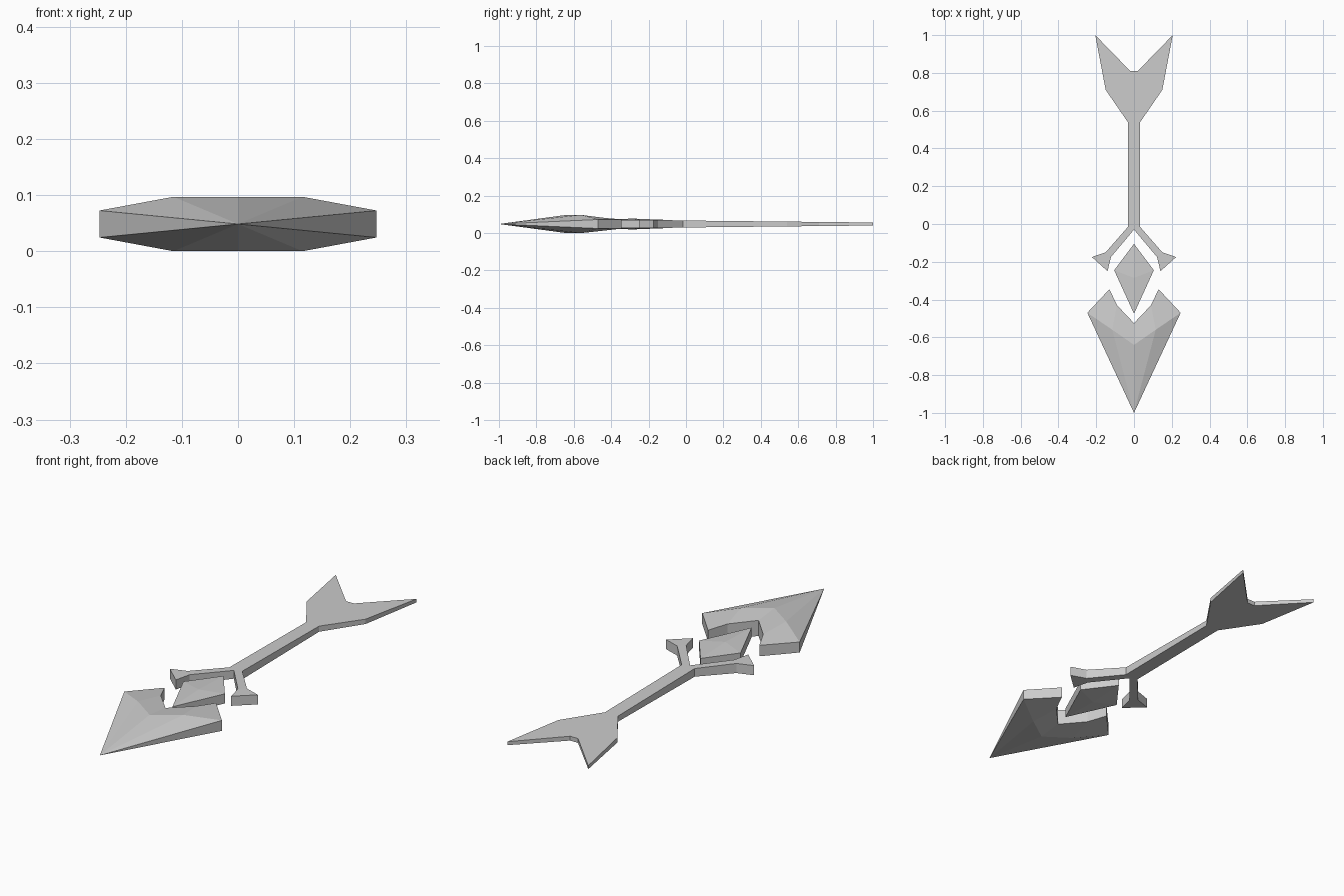
import bpy, bmesh

if "Cube" in bpy.data.objects:
    bpy.data.objects.remove(bpy.data.objects["Cube"])

MID = 0.0485  # height of the symmetry plane


def bevelled_plate(name, pts, faces):
    """Build a plate from its right half: pts are (x, y, half thickness)."""
    bm = bmesh.new()
    counts = {}
    for f in faces:
        for a, b in zip(f, f[1:] + f[:1]):
            key = tuple(sorted((a, b)))
            counts[key] = counts.get(key, 0) + 1
    rim = [e for e, n in counts.items()
           if n == 1 and not (pts[e[0]][0] == 0 and pts[e[1]][0] == 0)]
    for side in (1, -1):
        top = [bm.verts.new((side * x, y, MID + h)) for x, y, h in pts]
        low = [bm.verts.new((side * x, y, MID - h)) for x, y, h in pts]
        for f in faces:
            bm.faces.new([top[i] for i in f])
            bm.faces.new([low[i] for i in reversed(f)])
        for a, b in rim:
            bm.faces.new((top[a], top[b], low[b], low[a]))
    bmesh.ops.remove_doubles(bm, verts=bm.verts[:], dist=1e-5)
    bmesh.ops.recalc_face_normals(bm, faces=bm.faces[:])
    mesh = bpy.data.meshes.new(name)
    bm.to_mesh(mesh)
    bm.free()
    ob = bpy.data.objects.new(name, mesh)
    bpy.context.collection.objects.link(ob)
    return ob


# Notched arrowhead with a raised V ridge
bevelled_plate("arrowhead", [
    (0, -1.0, 0), (0.247, -0.47, 0.024), (0.13, -0.345, 0.025),
    (0.09, -0.43, 0.032), (0, -0.525, 0.036),
    (0.115, -0.56, 0.0485), (0, -0.64, 0.0485)],
    [(0, 1, 5), (0, 5, 6), (1, 2, 3, 5), (5, 3, 4, 6)])

# Floating diamond between head and fork
bevelled_plate("diamond", [
    (0, -0.475, 0.022), (0.105, -0.245, 0.022),
    (0, -0.105, 0.022), (0, -0.285, 0.029)],
    [(0, 1, 3), (3, 1, 2)])


# Forked shaft with fletching, tapering towards the tail
def taper(y):
    return 0.0185 - 0.0105 * y if y > -0.1 else 0.022


outline = [(0, -0.03), (0.122, -0.175), (0.14, -0.25), (0.223, -0.175),
           (0.15, -0.15), (0.033, -0.016), (0.033, 0.54), (0.15, 0.71),
           (0.205, 1.0), (0.02, 0.81), (0, 0.81), (0, 0.71), (0, 0.54),
           (0, -0.016)]
bevelled_plate("forked_shaft", [(x, y, taper(y)) for x, y in outline],
               [(1, 2, 3, 4), (0, 1, 4, 5), (0, 5, 13), (13, 5, 6, 12),
                (12, 6, 7, 11), (11, 7, 9, 10), (7, 8, 9)])
